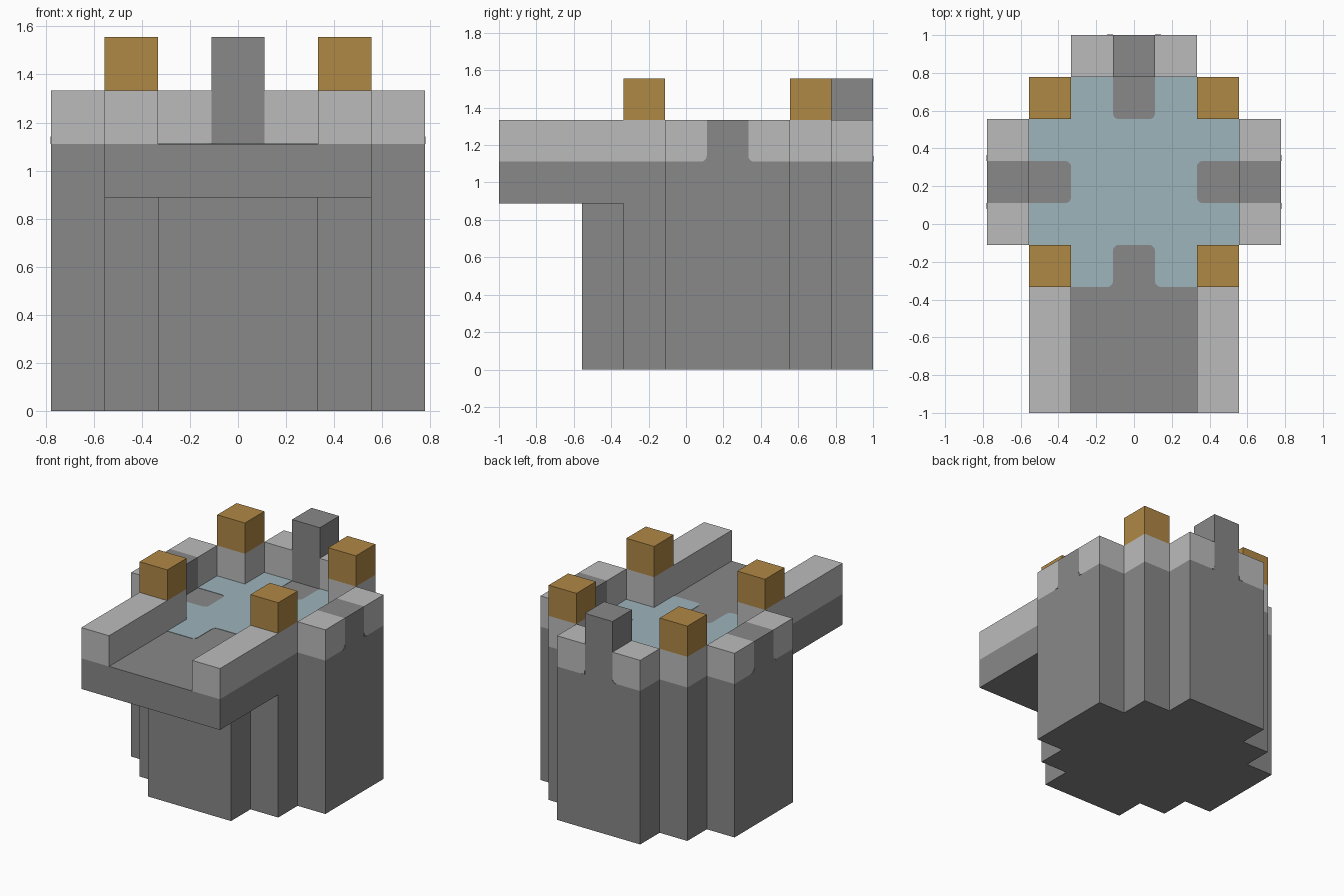
import bpy
import bmesh
from math import cos, sin, pi
from mathutils import Vector

cube = bpy.data.objects.get("Cube")
if cube:
    bpy.data.objects.remove(cube, do_unlink=True)

U = 2 / 9        # one block
R = 0.14         # radius of the painted corners, in blocks
THIN = 0.012     # plate thickness, in blocks
FLOOR, RIM, TOP = 5, 6, 7


def material(name, rgb):
    m = bpy.data.materials.new(name)
    m.use_nodes = True
    m.diffuse_color = (*rgb, 1)
    m.node_tree.nodes["Principled BSDF"].inputs["Base Color"].default_value = (*rgb, 1)
    return m


STONE = material("dark stone", (0.246, 0.246, 0.246))
TRIM = material("light stone", (0.5, 0.5, 0.5))
GOLD = material("ochre", (0.434, 0.246, 0.06))
WATER = material("pale blue", (0.337, 0.462, 0.503))


def prism(name, outline, push, mat):
    """Extrude a flat outline (3D points, in blocks) along push."""
    bm = bmesh.new()
    face = bm.faces.new([bm.verts.new(Vector(p) * U) for p in outline])
    new = bmesh.ops.extrude_face_region(bm, geom=[face])["geom"]
    verts = [v for v in new if isinstance(v, bmesh.types.BMVert)]
    bmesh.ops.translate(bm, verts=verts, vec=Vector(push) * U)
    bmesh.ops.recalc_face_normals(bm, faces=bm.faces)
    mesh = bpy.data.meshes.new(name)
    bm.to_mesh(mesh)
    bm.free()
    mesh.materials.append(mat)
    ob = bpy.data.objects.new(name, mesh)
    bpy.context.collection.objects.link(ob)
    return ob


def slab(name, plan, z0, z1, mat):
    return prism(name, [(x, y, z0) for x, y in plan], (0, 0, z1 - z0), mat)


def box(name, x0, x1, y0, y1, z0, z1, mat):
    return slab(name, [(x0, y0), (x1, y0), (x1, y1), (x0, y1)], z0, z1, mat)


def mirrored(half):
    return half + [(-x, y) for x, y in reversed(half)]


def arc(corner, a, b):
    """Rounded corner points running from direction a to direction b."""
    c, a, b = Vector(corner), Vector(a).normalized() * R, Vector(b).normalized() * R
    return [c + a * (1 - sin(t)) + b * (1 - cos(t))
            for t in (i * pi / 10 for i in range(6))]


def rounded(points, which):
    out = []
    for i, p in enumerate(points):
        if i in which:
            here = Vector(p)
            before = Vector(points[i - 1]) - here
            after = Vector(points[(i + 1) % len(points)]) - here
            out += [tuple(q) for q in arc(p, before, after)]
        else:
            out.append(p)
    return out


# Tower with a stepped round plan
slab("tower", mirrored([(1.5, -2.5), (1.5, -1.5), (2.5, -1.5), (2.5, -0.5),
                        (3.5, -0.5), (3.5, 2.5), (2.5, 2.5), (2.5, 3.5),
                        (1.5, 3.5), (1.5, 4.5)]), 0, FLOOR, STONE)

# Overhanging walkway at the front
slab("walkway", mirrored([(2.5, -4.5), (2.5, -1.5), (1.5, -1.5), (1.5, -2.5)]),
     FLOOR - 1, FLOOR, STONE)

# Water inlay with rounded stone tongues reaching in from four sides
half = [(0.5, -0.5), (0.5, -1.5), (1.5, -1.5), (1.5, -0.5), (2.5, -0.5),
        (2.5, 0.5), (1.5, 0.5), (1.5, 1.5), (2.5, 1.5), (2.5, 2.5),
        (1.5, 2.5), (1.5, 3.5), (0.5, 3.5), (0.5, 2.5)]
round_at = {0, 1, 6, 7, 13}
full = mirrored(half)
slab("water", rounded(full, round_at | {len(full) - 1 - i for i in round_at}),
     FLOOR, FLOOR + THIN, WATER)

for side, s in (("left", 1), ("right", -1)):
    def side_box(name, x0, x1, *rest):
        return box(side + "_" + name, *sorted((s * x0, s * x1)), *rest)

    # Walkway rail
    side_box("rail", 1.5, 2.5, -4.5, -1.5, FLOOR, RIM, TRIM)
    # Corner posts with ochre caps
    for end, y in (("front", -1.5), ("back", 2.5)):
        side_box(end + "_post", 1.5, 2.5, y, y + 1, FLOOR, RIM, TRIM)
        side_box(end + "_cap", 1.5, 2.5, y, y + 1, RIM, TOP, GOLD)
    # Side parapet with a dark middle block
    side_box("front_parapet", 2.5, 3.5, -0.5, 0.5, FLOOR, RIM, TRIM)
    side_box("middle_parapet", 2.5, 3.5, 0.5, 1.5, FLOOR, RIM, STONE)
    side_box("back_parapet", 2.5, 3.5, 1.5, 2.5, FLOOR, RIM, TRIM)
    # Back parapet
    side_box("rear_parapet", 0.5, 1.5, 3.5, 4.5, FLOOR, RIM, TRIM)

    # Painted rounded corners beside the dark blocks, on the outer faces
    up = (0, 0, 1)
    for y, d in ((0.5, -1), (1.5, 1)):
        c = (s * 3.5, y, FLOOR)
        prism(side + "_corner_inlay", [c] + arc(c, (0, d, 0), up), (s * THIN, 0, 0), STONE)
    c = (s * 0.5, 4.5, FLOOR)
    prism(side + "_rear_corner_inlay", [c] + arc(c, (s, 0, 0), up), (0, THIN, 0), STONE)

# Tall dark block at the back
box("rear_pillar", -0.5, 0.5, 3.5, 4.5, FLOOR, TOP, STONE)
